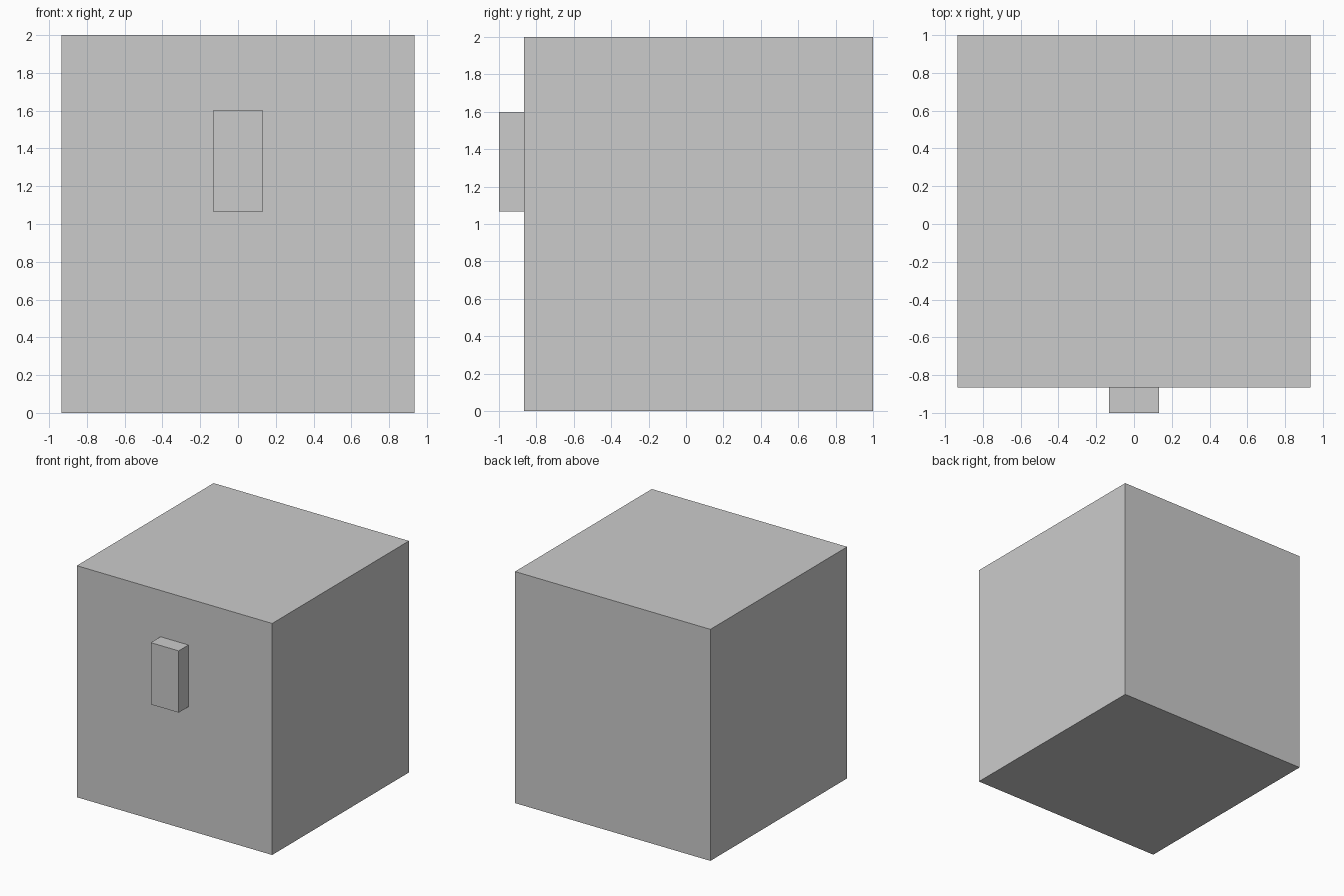
import bpy
import bmesh
from mathutils import Matrix, Vector

if "Cube" in bpy.data.objects:
    bpy.data.objects.remove(bpy.data.objects["Cube"])

U = 2 / 15  # the model sits on a 15-unit grid


def box(name, lo, hi):
    """Flat-faced box between two corners given in grid units."""
    lo, hi = Vector(lo) * U, Vector(hi) * U
    bm = bmesh.new()
    bmesh.ops.create_cube(bm, size=1, matrix=Matrix.LocRotScale((lo + hi) / 2, None, hi - lo))
    mesh = bpy.data.meshes.new(name)
    bm.to_mesh(mesh)
    bm.free()
    obj = bpy.data.objects.new(name, mesh)
    bpy.context.collection.objects.link(obj)
    return obj


# Main chest block
box("chest_body", (-7, -6.5, 0), (7, 7.5, 15))
# Latch on the front face
box("latch", (-1, -7.5, 8), (1, -6.5, 12))
